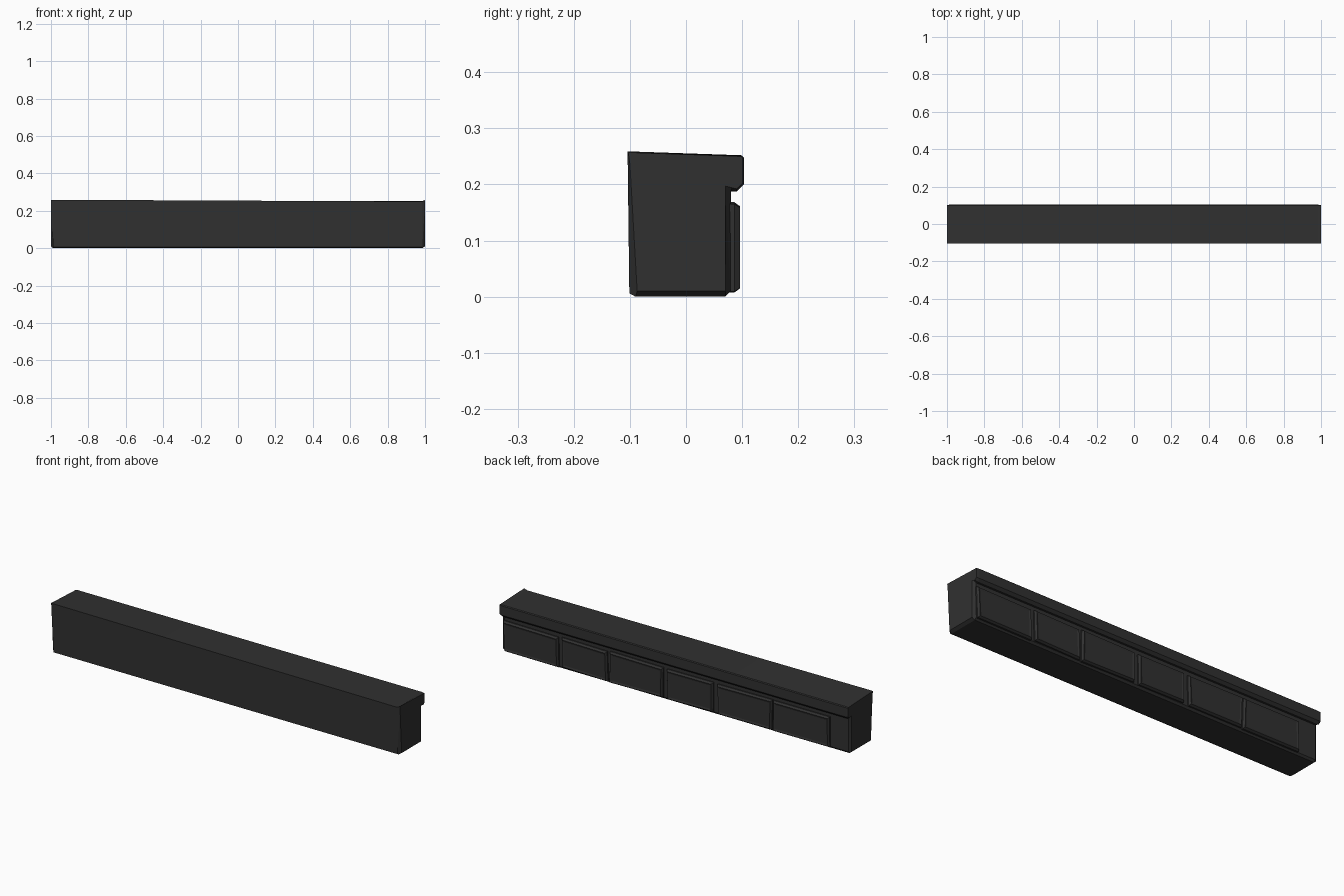
import bpy, bmesh, random

if "Cube" in bpy.data.objects:
    bpy.data.objects.remove(bpy.data.objects["Cube"])
random.seed(4)

mat = bpy.data.materials.new("dark_stone")
mat.diffuse_color = (0.03, 0.03, 0.03, 1)
mat.use_nodes = True
mat.node_tree.nodes["Principled BSDF"].inputs["Base Color"].default_value = mat.diffuse_color


def make_object(name, bm):
    bmesh.ops.recalc_face_normals(bm, faces=bm.faces)
    me = bpy.data.meshes.new(name)
    bm.to_mesh(me)
    bm.free()
    me.materials.append(mat)
    ob = bpy.data.objects.new(name, me)
    bpy.context.collection.objects.link(ob)
    return ob


def loft(name, sections):
    """Skin a list of closed rings of points, capping both ends."""
    bm = bmesh.new()
    rings = [[bm.verts.new(p) for p in s] for s in sections]
    n = len(rings[0])
    for a, b in zip(rings, rings[1:]):
        for i in range(n):
            j = (i + 1) % n
            bm.faces.new((a[i], a[j], b[j], b[i]))
    bm.faces.new(rings[0])
    bm.faces.new(rings[-1])
    return make_object(name, bm)


# Beam with overhanging lip: (y, z) profile, full and worn at the ends
def profile(top, end=False):
    if end:
        return [(-0.087, 0.01), (0.07, 0.01), (0.07, 0.197), (0.082, 0.194),
                (0.090, 0.192), (0.101, 0.202), (0.101, 0.248), (0.098, 0.25),
                (-0.103, top), (-0.100, top - 0.02)]
    return [(-0.090, 0.0), (0.07, 0.0), (0.079, 0.010), (0.080, 0.187),
            (0.090, 0.187), (0.103, 0.200), (0.103, 0.248), (0.099, 0.252),
            (-0.104, top), (-0.101, 0.006)]


stations = [(-1.0, 0.259, True), (-0.988, 0.259, False), (-0.35, 0.256, False),
            (0.3, 0.253, False), (0.985, 0.250, False), (1.0, 0.257, True)]
loft("beam", [[(x, y, z) for y, z in profile(top, end)] for x, top, end in stations])

# Raised bevelled stone blocks along the back
blocks = [(0.67, 0.985), (0.39, 0.65), (0.07, 0.375),
          (-0.22, 0.045), (-0.553, -0.243), (-0.885, -0.563)]
for i, (x0, x1) in enumerate(blocks):
    z0, z1 = 0.008 + random.uniform(0, 0.006), 0.169 + random.uniform(-0.006, 0.001)
    jit = [(random.uniform(-0.004, 0.004), random.uniform(-0.003, 0.003)) for _ in range(4)]

    def ring(y, inset):
        pts = [(x0 + inset, z0 + inset), (x1 - inset, z0 + inset),
               (x1 - inset, z1 - inset), (x0 + inset, z1 - inset)]
        return [(px + jx, y, pz + jz) for (px, pz), (jx, jz) in zip(pts, jit)]

    loft(f"back_block_{i + 1}", [ring(0.074, 0.0), ring(0.086, 0.0),
                                 ring(0.096, 0.007), ring(0.093, 0.016)])
